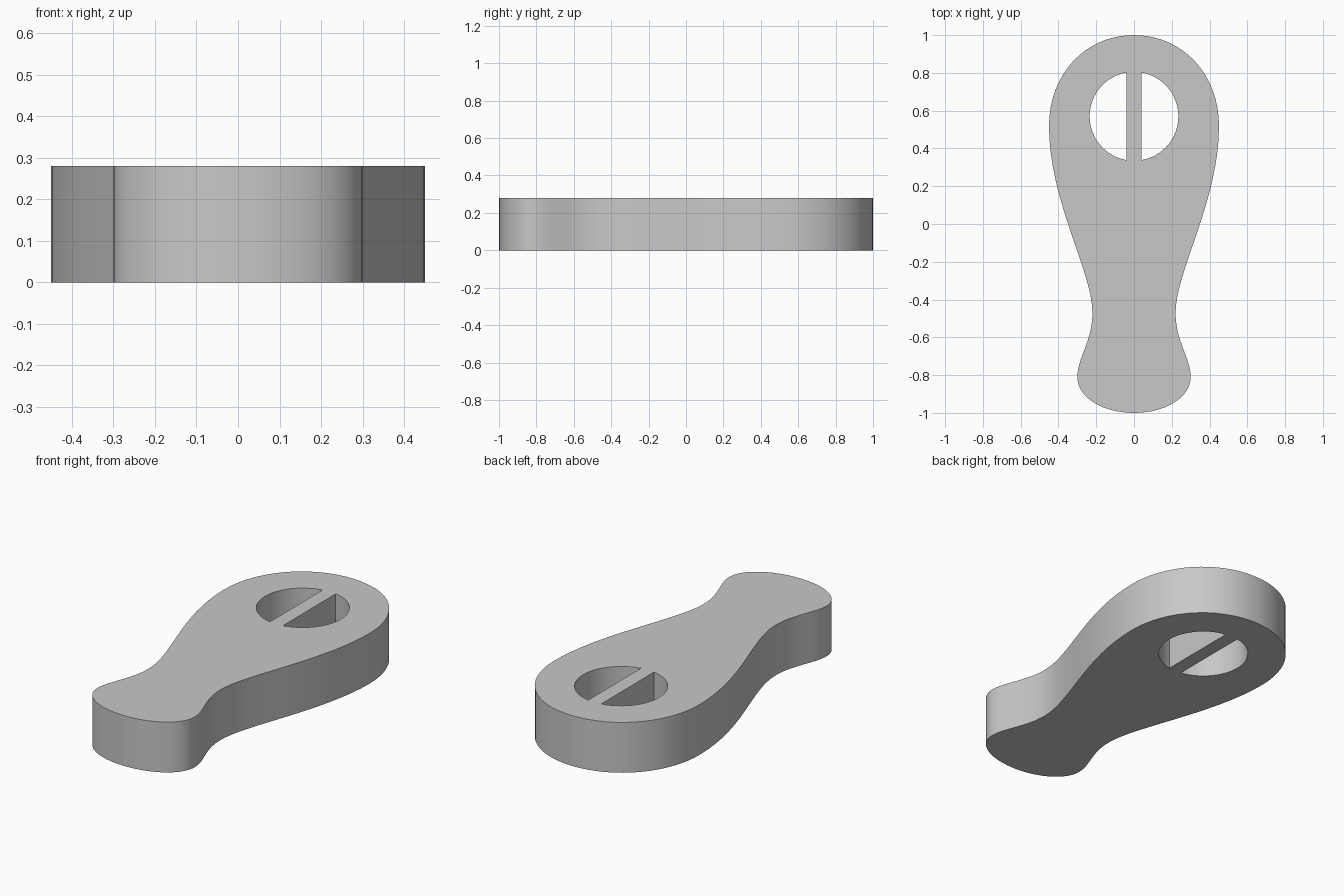
import bpy, bmesh, math

cube = bpy.data.objects.get("Cube")
if cube:
    bpy.data.objects.remove(cube, do_unlink=True)

HEIGHT = 0.28
HOLE_Y, HOLE_R, BAR_HALF = 0.57, 0.235, 0.04

grey = bpy.data.materials.new("plain grey")
grey.use_nodes = True
colour = (0.58, 0.58, 0.58, 1)
grey.diffuse_color = colour
grey.node_tree.nodes["Principled BSDF"].inputs["Base Color"].default_value = colour

curve = bpy.data.curves.new("handle_profile", "CURVE")
curve.dimensions = "2D"
curve.fill_mode = "BOTH"
curve.extrude = HEIGHT / 2

# Outline of one side, back to front: point, incoming and outgoing handle offsets
side = [
    ((0.00, 1.00), (-0.26, 0), (0.26, 0)),
    ((0.45, 0.52), (0, 0.27), (0, -0.40)),
    ((0.22, -0.47), (0, 0.22), (0, -0.15)),
    ((0.30, -0.81), (0, 0.10), (0, -0.105)),
    ((0.00, -1.00), (0.17, 0), (-0.17, 0)),
]


def flip(p):
    return (-p[0], p[1])


# Mirror the two end points' neighbours to close the loop
loop = side + [(flip(p), flip(b), flip(a)) for p, a, b in reversed(side[1:-1])]
outline = curve.splines.new("BEZIER")
outline.bezier_points.add(len(loop) - 1)
outline.resolution_u = 16
outline.use_cyclic_u = True
for bp, (p, a, b) in zip(outline.bezier_points, loop):
    bp.handle_left_type = bp.handle_right_type = "FREE"
    bp.co = (*p, 0)
    bp.handle_left = (p[0] + a[0], p[1] + a[1], 0)
    bp.handle_right = (p[0] + b[0], p[1] + b[1], 0)

# Two half-round holes that leave a bar between them
limit = math.acos(BAR_HALF / HOLE_R)
STEPS = 24
for sign in (1, -1):
    hole = curve.splines.new("POLY")
    hole.points.add(STEPS)
    hole.use_cyclic_u = True
    for i, pt in enumerate(hole.points):
        a = -limit + 2 * limit * i / STEPS
        pt.co = (sign * HOLE_R * math.cos(a), HOLE_Y + HOLE_R * math.sin(a), 0, 1)

# Turn the filled profile into one welded solid standing on the ground
helper = bpy.data.objects.new("profile_helper", curve)
bpy.context.collection.objects.link(helper)
bpy.context.view_layer.update()
evaluated = helper.evaluated_get(bpy.context.evaluated_depsgraph_get())
mesh = bpy.data.meshes.new_from_object(evaluated)
bpy.data.objects.remove(helper, do_unlink=True)

bm = bmesh.new()
bm.from_mesh(mesh)
bmesh.ops.remove_doubles(bm, verts=bm.verts, dist=0.0005)
bmesh.ops.translate(bm, verts=bm.verts, vec=(0, 0, HEIGHT / 2))
bmesh.ops.recalc_face_normals(bm, faces=bm.faces)
bm.to_mesh(mesh)
bm.free()

mesh.materials.clear()
mesh.materials.append(grey)
handle = bpy.data.objects.new("handle_body", mesh)
bpy.context.collection.objects.link(handle)
bpy.ops.object.select_all(action="DESELECT")
handle.select_set(True)
bpy.context.view_layer.objects.active = handle
bpy.ops.object.shade_smooth_by_angle(angle=math.radians(30))
